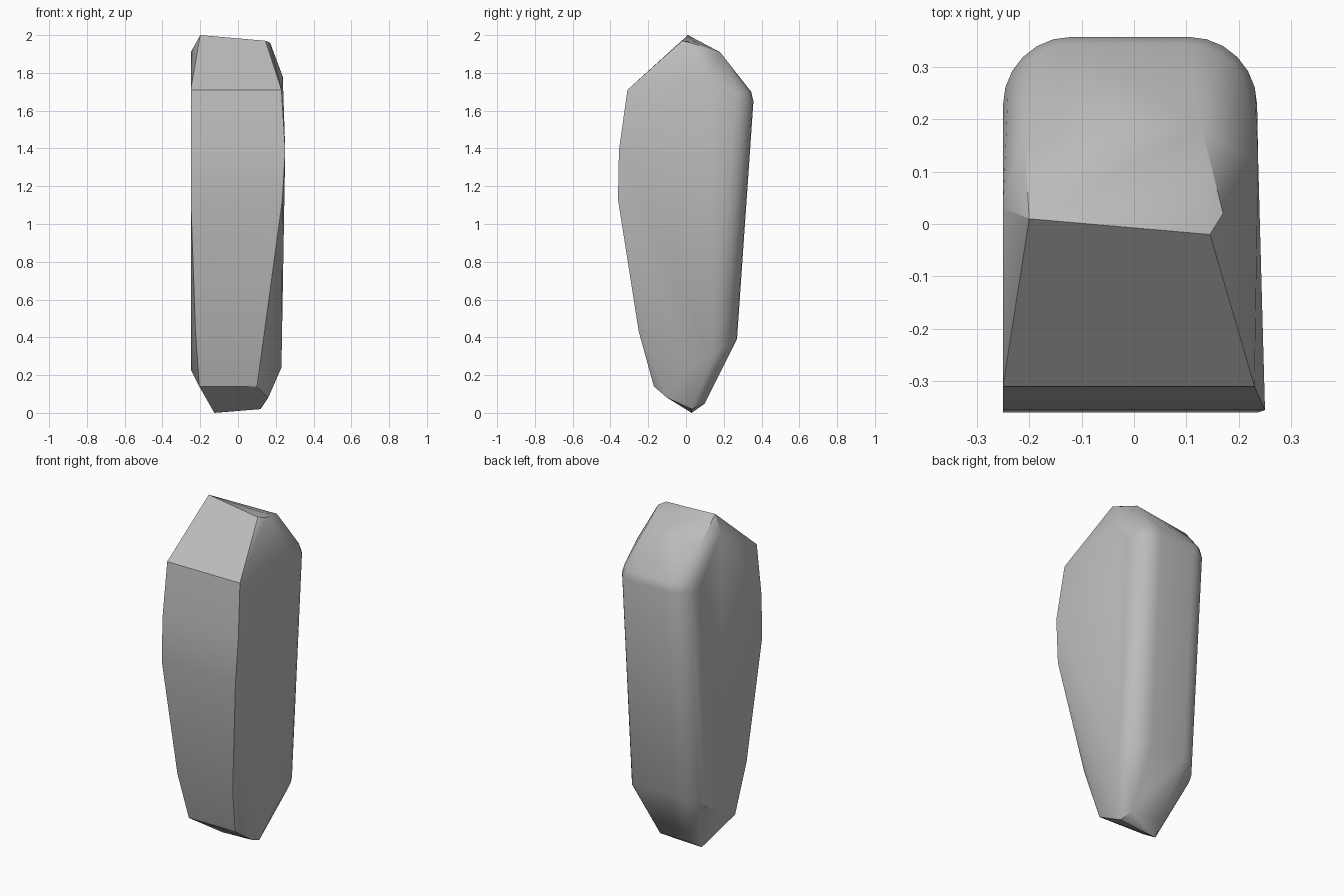
import bpy, bmesh, math

cube = bpy.data.objects.get("Cube")
if cube:
    bpy.data.objects.remove(cube, do_unlink=True)


def flat_material(name, color):
    mat = bpy.data.materials.new(name)
    mat.use_nodes = True
    mat.diffuse_color = color
    bsdf = mat.node_tree.nodes["Principled BSDF"]
    bsdf.inputs["Base Color"].default_value = color
    bsdf.inputs["Roughness"].default_value = 0.8
    return mat


def back_outline(back_y, half_left, half_right, radius, height, tilt=0.0, steps=6):
    """Rounded back corners of the stone at one level, tilting down to the front."""
    points = []
    for side, half in ((-1, half_left), (1, half_right)):
        for i in range(steps + 1):
            a = math.pi / 2 * i / steps
            x = side * (half - radius + radius * math.cos(a))
            y = back_y - radius + radius * math.sin(a)
            points.append((x, y, height - tilt * (back_y - y)))
    return points


# Front ridges: left x, right x, y, z
points = []
for left, right, y, z in (
    (-0.25, 0.23, -0.31, 1.71),
    (-0.25, 0.25, -0.355, 1.39),
    (-0.25, 0.235, -0.36, 1.13),
    (-0.225, 0.14, -0.25, 0.43),
    (-0.205, 0.10, -0.17, 0.14),
):
    points += [(left, y, z), (right, y, z)]

# Rounded back, from the shoulder to the foot
points += back_outline(0.345, 0.245, 0.225, 0.13, 1.70)
points += back_outline(0.357, 0.25, 0.235, 0.13, 1.65)
points += back_outline(0.27, 0.25, 0.23, 0.13, 0.39, tilt=0.6)

# Chipped crown
points += [
    (-0.20, 0.01, 2.0), (-0.25, 0.03, 1.91), (0.145, -0.02, 1.97),
    (0.17, 0.02, 1.96), (0.13, 0.05, 1.965), (0.13, 0.18, 1.91),
    (-0.21, 0.185, 1.86), (0.237, 0.12, 1.78),
]

# Tapered foot
points += [
    (-0.125, 0.03, 0.0), (0.12, 0.03, 0.02), (0.16, -0.10, 0.08),
    (-0.10, 0.10, 0.05), (0.10, 0.10, 0.05),
    (-0.25, 0.0, 0.23), (0.23, 0.02, 0.24),
]

# Wrap the corner points into one faceted stone
bm = bmesh.new()
for p in points:
    bm.verts.new(p)
bmesh.ops.convex_hull(bm, input=bm.verts[:])
bmesh.ops.delete(bm, geom=[v for v in bm.verts if not v.link_faces], context="VERTS")
bmesh.ops.dissolve_limit(bm, angle_limit=math.radians(1), verts=bm.verts[:], edges=bm.edges[:])
bmesh.ops.recalc_face_normals(bm, faces=bm.faces[:])
mesh = bpy.data.meshes.new("stone")
bm.to_mesh(mesh)
bm.free()

stone = bpy.data.objects.new("stone", mesh)
bpy.context.collection.objects.link(stone)
mesh.materials.append(flat_material("stone grey", (0.5, 0.5, 0.5, 1.0)))

bpy.ops.object.select_all(action="DESELECT")
stone.select_set(True)
bpy.context.view_layer.objects.active = stone
bpy.ops.object.shade_smooth_by_angle(angle=math.radians(30))
